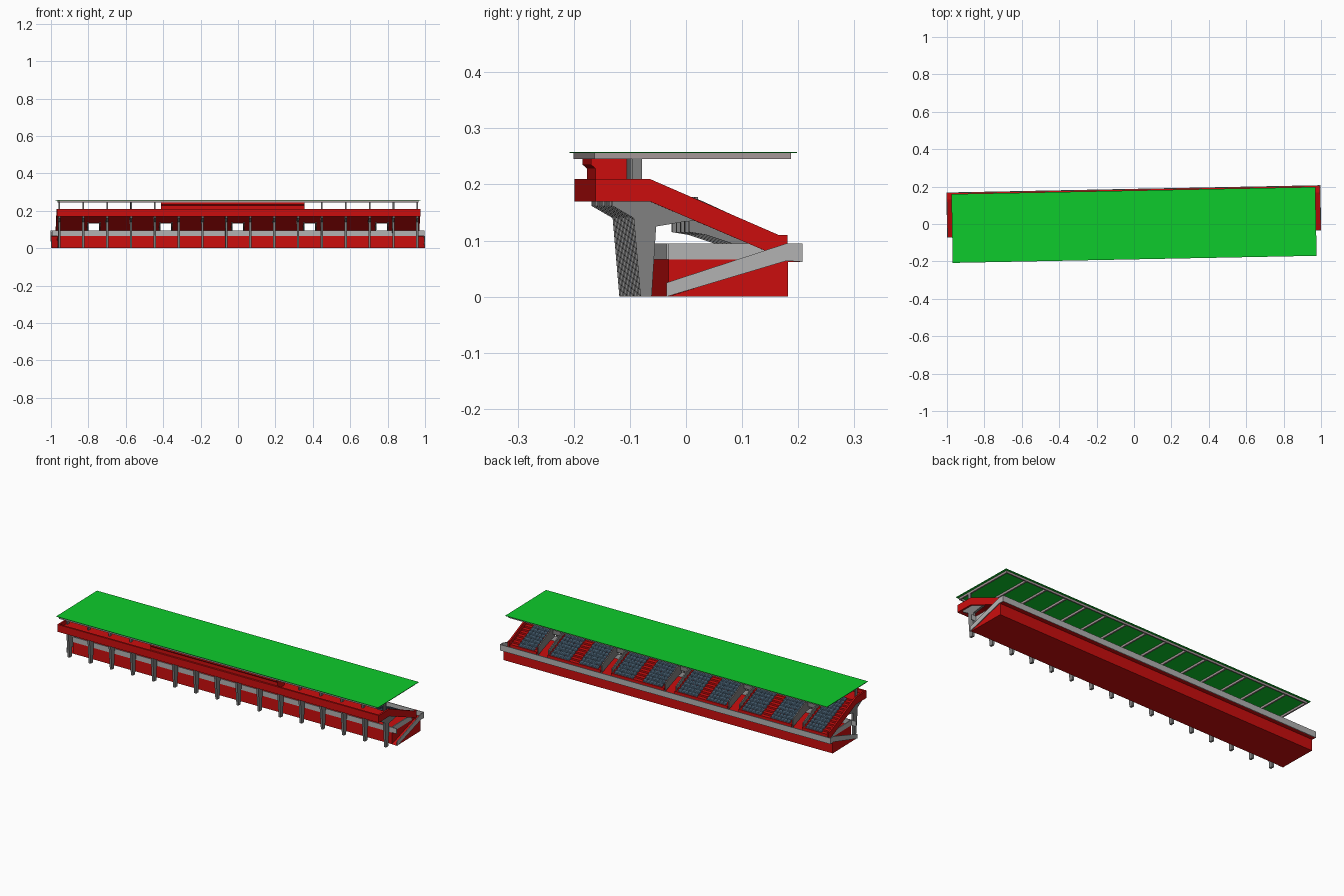
import bpy, bmesh

if "Cube" in bpy.data.objects:
    bpy.data.objects.remove(bpy.data.objects["Cube"], do_unlink=True)

TURN = 0.0195  # the whole stand sits slightly skewed


def material(name, rgb):
    m = bpy.data.materials.new(name)
    m.use_nodes = True
    m.diffuse_color = (*rgb, 1)
    m.node_tree.nodes["Principled BSDF"].inputs["Base Color"].default_value = (*rgb, 1)
    return m


RED = material("red paint", (0.6, 0.004, 0.004))
GREEN = material("green roofing", (0.004, 0.6, 0.025))
PALE = material("pale grey concrete", (0.45, 0.45, 0.45))
GREY = material("grey concrete", (0.22, 0.22, 0.22))
STEEL = material("warm grey steel", (0.38, 0.31, 0.31))
SEAT = material("blue grey seat", (0.12, 0.22, 0.32))


def part(name, mat, solids):
    """Each solid is a y-z outline swept from x0 to x1."""
    bm = bmesh.new()
    for outline, x0, x1 in solids:
        a = [bm.verts.new((x0, y, z)) for y, z in outline]
        b = [bm.verts.new((x1, y, z)) for y, z in outline]
        bm.faces.new(a)
        bm.faces.new(b[::-1])
        for i in range(len(a)):
            j = (i + 1) % len(a)
            bm.faces.new((a[i], b[i], b[j], a[j]))
    bmesh.ops.recalc_face_normals(bm, faces=bm.faces)
    me = bpy.data.meshes.new(name)
    bm.to_mesh(me)
    bm.free()
    me.materials.append(mat)
    ob = bpy.data.objects.new(name, me)
    ob.rotation_euler.z = TURN
    bpy.context.collection.objects.link(ob)
    return ob


def rect(y0, y1, z0, z1):
    return [(y0, z0), (y1, z0), (y1, z1), (y0, z1)]


def both_ends(outline, x0, x1):
    return [(outline, x0, x1), (outline, -x1, -x0)]


def at_each(outline, xs, w):
    return [(outline, x - w / 2, x + w / 2) for x in xs]


# Layout
BAYS = [-0.957 + i * 1.914 / 15 for i in range(16)]
GATES = [i * 0.385 for i in range(-2, 3)]
AISLES = [(i + 0.5) * 0.385 for i in range(-2, 2)]
GATE = 0.065
ROWS = 11
Y_TOP, Y_LOW, Z_TOP, Z_LOW = -0.084, 0.15, 0.19, 0.09
DY, DZ = (Y_LOW - Y_TOP) / ROWS, (Z_TOP - Z_LOW) / ROWS


def under(y):
    return 0.17 - (y - Y_TOP) * 0.415


def terrace(rows):
    """Stepped slab outline, counting rows down from the top."""
    pts = [(-0.177, 0.17), (-0.177, Z_TOP), (Y_TOP, Z_TOP)]
    for r in range(rows):
        z = Z_TOP - (r + 1) * DZ
        pts += [(Y_TOP + r * DY, z), (Y_TOP + (r + 1) * DY, z)]
    y = pts[-1][0]
    return pts + [(y, under(y)), (Y_TOP, 0.17)]


# Base block, with stair wedges on both ends
part("base_block", RED, [(rect(-0.05, 0.162, 0, 0.066), -0.965, 0.965)])
part("end_ramps", RED, both_ends([(-0.052, 0), (0.162, 0), (0.162, 0.066)], 0.965, 0.996))
part("front_walkway", RED, [(rect(0.15, 0.186, 0.062, 0.068), -0.996, 0.996)])

# Pale parapets around the walkway and up the ramps
part("front_parapet", PALE, [(rect(0.184, 0.188, 0.062, 0.095), -1, 1)])
part("rear_parapet", PALE, [(rect(-0.054, -0.05, 0.066, 0.095), -0.995, 0.995)])
part("ramp_parapets", PALE, both_ends(
    [(-0.054, 0), (-0.054, 0.025), (0.16, 0.095), (0.188, 0.095), (0.188, 0.062), (0.16, 0.064)], 0.996, 1.0))
part("deck_end_parapets", PALE, both_ends(rect(-0.054, 0.13, 0.066, 0.095), 0.961, 0.966))

# Stepped terrace, open below each gate
solids, left = [], -0.965
for g in GATES:
    solids.append((terrace(ROWS), left, g - GATE / 2))
    solids.append((terrace(4), g - GATE / 2, g + GATE / 2))
    left = g + GATE / 2
solids.append((terrace(ROWS), left, 0.965))
part("terrace", RED, solids)

# Grey cheek walls flanking each gate
cheek = [(-0.01, 0.115), (-0.01, 0.178), (0.01, 0.172), (0.14, 0.112), (0.14, 0.07), (0.02, 0.11)]
for side in (-1, 1):
    part("gate_cheeks_" + ("right" if side < 0 else "left"), GREY,
         at_each(cheek, [g + side * GATE / 2 for g in GATES], 0.006))
part("gate_lintels", GREY, at_each(rect(0.0, 0.006, 0.133, 0.178), GATES, GATE))

# Side and back walls
part("side_walls", RED, both_ends(
    [(-0.177, 0.17), (-0.177, 0.21), (Y_TOP, 0.21), (0.146, 0.11), (0.162, 0.11),
     (0.162, 0.066), (0.15, 0.07), (Y_TOP, 0.17)], 0.963, 0.972))
part("back_wall", RED, [(rect(-0.18, -0.17, 0.17, 0.21), -0.972, 0.972)])

# Seats: rows of single seats, leaving aisles and gates clear
seats, pitch = [], 0.0193
for r in range(ROWS):
    y = Y_TOP + r * DY
    z = Z_TOP - (r + 1) * DZ
    shape = [(y + 0.002, z), (y + 0.017, z), (y + 0.017, z + 0.006),
             (y + 0.006, z + 0.006), (y + 0.004, z + 0.013), (y + 0.002, z + 0.013)]
    for i in range(-48, 49):
        x = i * pitch
        in_aisle = any(abs(x - a) < 0.033 for a in AISLES) or abs(x) > 0.92
        in_gate = r >= 3 and any(abs(x - g) < 0.046 for g in GATES)
        if not in_aisle and not in_gate:
            seats.append((shape, x - pitch * 0.46, x + pitch * 0.46))
part("seats", SEAT, seats)

# Raking columns with brackets under the terrace
column = [(-0.1, 0), (-0.08, 0), (-0.072, 0.125), (-0.02, 0.134), (0.0, under(0)),
          (Y_TOP, 0.17), (-0.15, 0.17), (-0.15, 0.162), (-0.112, 0.14)]
part("columns", GREY, at_each(column, BAYS, 0.012))

# Enclosed cabin under the roof
part("cabin", RED, [([(-0.168, 0.19), (-0.107, 0.19), (-0.107, 0.245), (-0.176, 0.245),
                      (-0.176, 0.235), (-0.168, 0.228)], -0.415, 0.352)])

# Roof posts, steel frame and sheet
part("roof_posts", GREY, at_each(rect(-0.115, -0.097, 0.188, 0.247), BAYS, 0.008))
frame = at_each(rect(-0.18, 0.168, 0.245, 0.256), BAYS, 0.008)
frame += [(rect(y, y + 0.007, 0.245, 0.256), -0.96, 0.96) for y in (-0.182, 0.161)]
part("roof_frame", STEEL, frame)
part("roof_sheet", GREEN, [(rect(-0.189, 0.179, 0.256, 0.258), -0.973, 0.973)])
